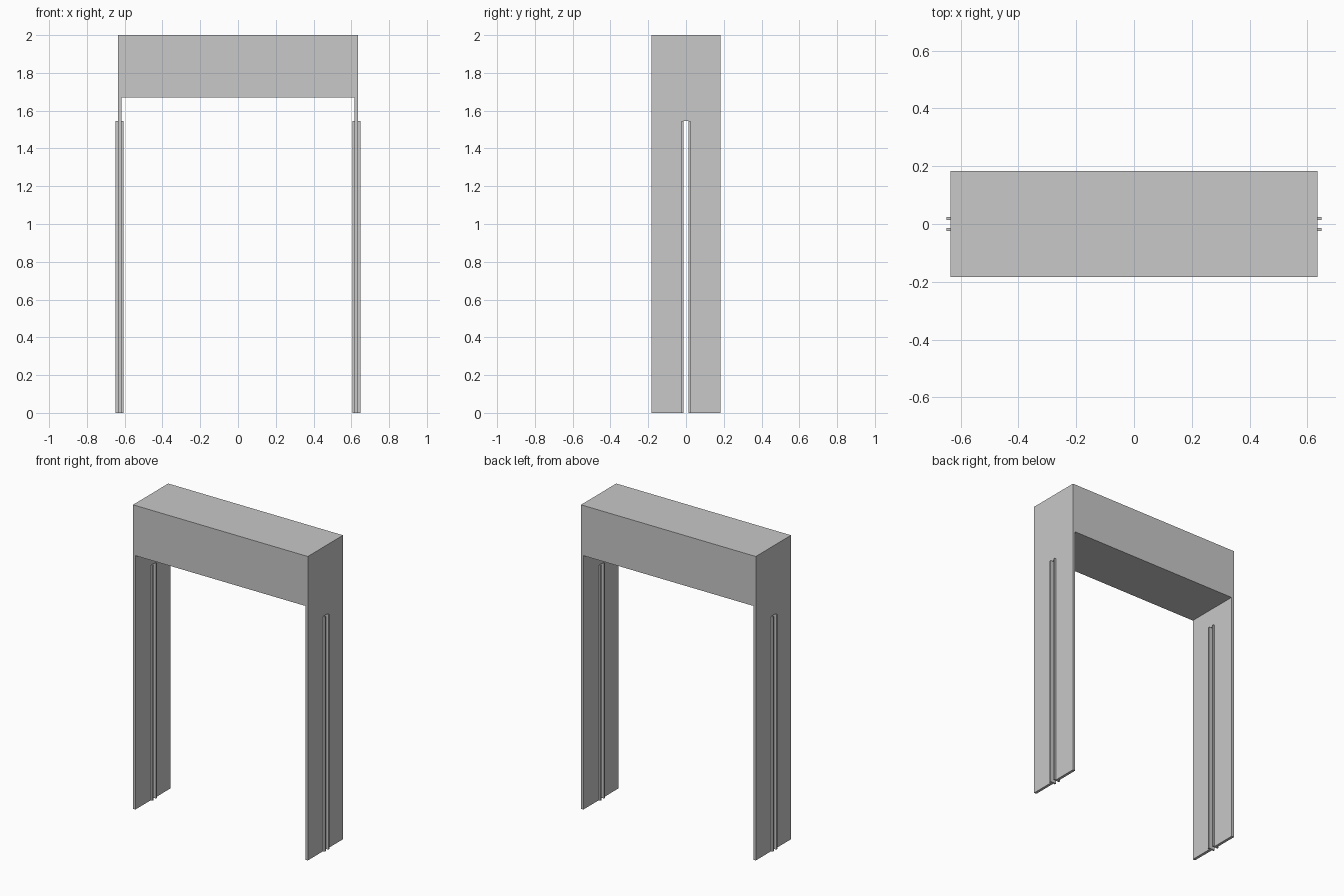
import bpy
import bmesh
from mathutils import Matrix, Vector

default_cube = bpy.data.objects.get("Cube")
if default_cube:
    bpy.data.objects.remove(default_cube, do_unlink=True)

# Main dimensions
HALF_WIDTH, HALF_DEPTH, HEIGHT = 0.636, 0.183, 2.0
PANEL = 0.018
HEADER_BOTTOM = 1.67
SLOT_HALF, SLOT_TOP = 0.013, 1.545
RAIL_WIDTH, RAIL_OVERHANG = 0.011, 0.0125

grey = bpy.data.materials.new("plain_grey")
grey.use_nodes = True
colour = (0.58, 0.58, 0.58, 1)
grey.diffuse_color = colour
grey.node_tree.nodes["Principled BSDF"].inputs["Base Color"].default_value = colour


def add_object(name, bm):
    mesh = bpy.data.meshes.new(name)
    bmesh.ops.recalc_face_normals(bm, faces=bm.faces)
    bm.to_mesh(mesh)
    bm.free()
    mesh.materials.append(grey)
    obj = bpy.data.objects.new(name, mesh)
    bpy.context.collection.objects.link(obj)
    return obj


def box(name, low, high):
    low, high = Vector(low), Vector(high)
    bm = bmesh.new()
    matrix = Matrix.Translation((low + high) / 2) @ Matrix.Diagonal((*(high - low), 1))
    bmesh.ops.create_cube(bm, size=1, matrix=matrix)
    return add_object(name, bm)


# Frame: an upside-down U, extruded front to back
inner = HALF_WIDTH - PANEL
left_half = [(HALF_WIDTH, HEIGHT), (HALF_WIDTH, 0), (inner, 0), (inner, HEADER_BOTTOM)]
outline = left_half + [(-x, z) for x, z in reversed(left_half)]
bm = bmesh.new()
face = bm.faces.new([bm.verts.new((x, -HALF_DEPTH, z)) for x, z in outline])
sweep = bmesh.ops.extrude_face_region(bm, geom=[face])
moved = [v for v in sweep["geom"] if isinstance(v, bmesh.types.BMVert)]
bmesh.ops.translate(bm, verts=moved, vec=(0, 2 * HALF_DEPTH, 0))
frame = add_object("frame", bm)

# Slot through both side panels, open at the floor
cutter = box("slot_cutter", (-1, -SLOT_HALF, -0.1), (1, SLOT_HALF, SLOT_TOP))
cutter.hide_render = True
cutter.hide_viewport = True
cutter.display_type = 'WIRE'
cut = frame.modifiers.new("slots", 'BOOLEAN')
cut.operation = 'DIFFERENCE'
cut.solver = 'EXACT'
cut.object = cutter

# Guide rails along both edges of each slot, standing proud on both faces
for side, sx in (("left", 1), ("right", -1)):
    for place, sy in (("front", -1), ("back", 1)):
        xs = sorted((sx * (inner - RAIL_OVERHANG), sx * (HALF_WIDTH + RAIL_OVERHANG)))
        ys = sorted((sy * SLOT_HALF, sy * (SLOT_HALF + RAIL_WIDTH)))
        box(f"{side}_{place}_rail", (xs[0], ys[0], 0), (xs[1], ys[1], SLOT_TOP))
